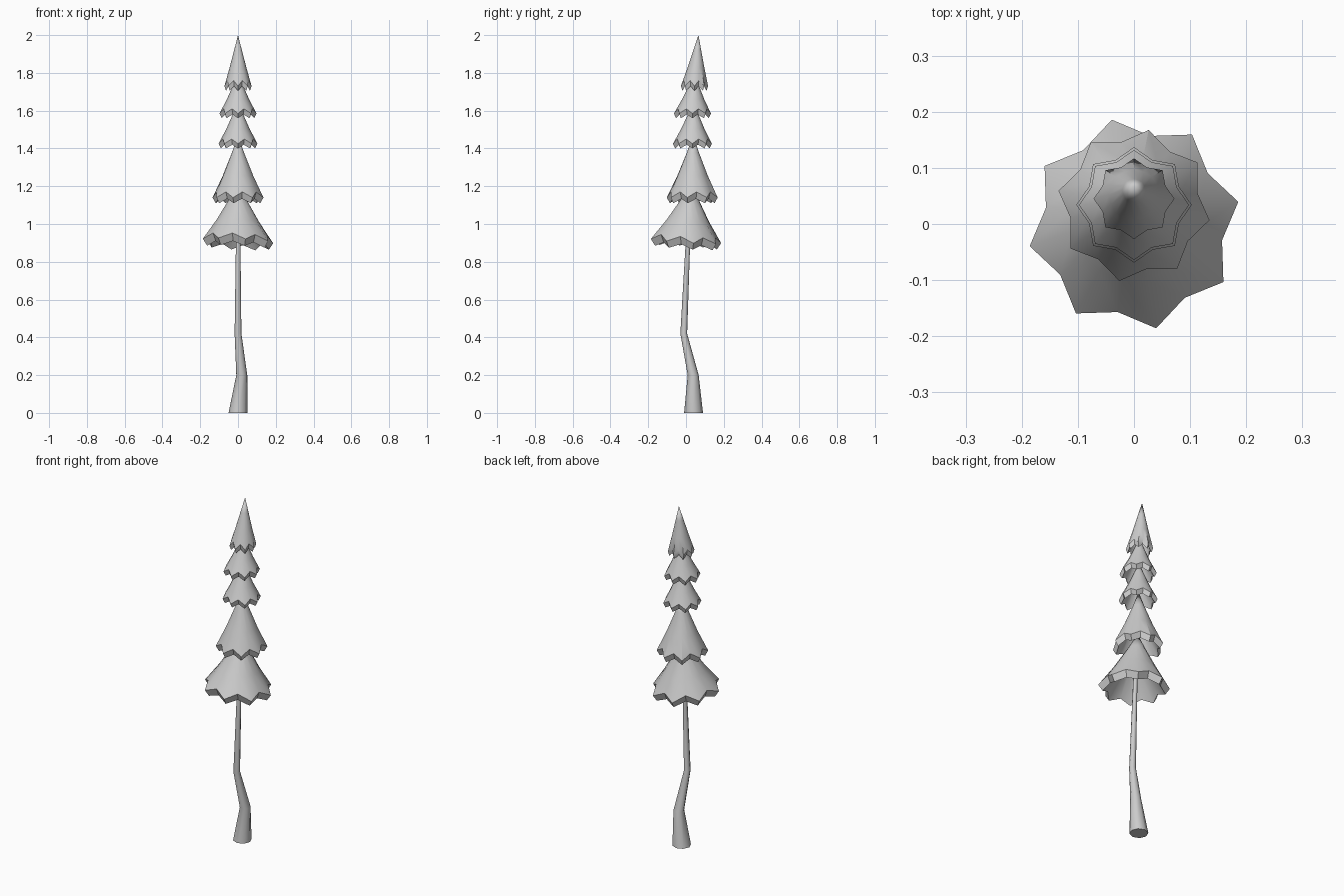
import bpy, bmesh, math

cube = bpy.data.objects.get("Cube")
if cube:
    bpy.data.objects.remove(cube, do_unlink=True)

grey = bpy.data.materials.new("plain grey")
grey.use_nodes = True
grey.diffuse_color = (0.6, 0.6, 0.6, 1)
grey.node_tree.nodes["Principled BSDF"].inputs["Base Color"].default_value = (0.6, 0.6, 0.6, 1)


def loft(name, rings, cap_start=False, angle=35):
    """Bridge a list of equal-sized point rings into one object."""
    bm = bmesh.new()
    loops = [[bm.verts.new(p) for p in ring] for ring in rings]
    n = len(loops[0])
    for a, b in zip(loops, loops[1:]):
        for i in range(n):
            j = (i + 1) % n
            bm.faces.new((a[i], a[j], b[j], b[i]))
    if cap_start:
        bm.faces.new(loops[0][::-1])
    bmesh.ops.remove_doubles(bm, verts=bm.verts, dist=0.0001)
    bmesh.ops.recalc_face_normals(bm, faces=bm.faces)
    mesh = bpy.data.meshes.new(name)
    bm.to_mesh(mesh)
    bm.free()
    mesh.materials.append(grey)
    obj = bpy.data.objects.new(name, mesh)
    bpy.context.collection.objects.link(obj)
    bpy.ops.object.select_all(action='DESELECT')
    obj.select_set(True)
    bpy.context.view_layer.objects.active = obj
    bpy.ops.object.shade_smooth_by_angle(angle=math.radians(angle))
    return obj


def star(cx, cy, z, radius, phase, notch=1.0, lift=0.0, tilt=(0, 0), points=8):
    """Ring of alternating tips and raised notches."""
    ring = []
    for i in range(points * 2):
        a = math.radians(phase) + math.pi * i / points
        r = radius * (notch if i % 2 else 1)
        x, y = r * math.cos(a), r * math.sin(a)
        ring.append((cx + x, cy + y, z + (lift if i % 2 else 0) + tilt[0] * x + tilt[1] * y))
    return ring


def tier(name, cy, rim_z, radius, apex_y, apex_z, phase, drop, lift, mid, tilt=(0, 0)):
    """Hollow flared skirt with a jagged, undercut rim."""
    h = apex_z - rim_z
    rings = [star(0, apex_y, apex_z, 0, phase)]
    for t, r in mid:
        y = cy + (apex_y - cy) * t
        rings.append(star(0, y, rim_z + h * t, radius * r, phase, 0.97, 0, tilt))
    rings.append(star(0, cy, rim_z, radius, phase, 0.84, lift, tilt))
    rings.append(star(0, cy, rim_z - drop, radius * 0.88, phase, 0.86, lift * 0.8, tilt))
    rings.append(star(0, cy + (apex_y - cy) * 0.4, rim_z + h * 0.4, radius * 0.3, phase, 1, 0, tilt))
    rings.append(star(0, apex_y, rim_z + h * 0.6, 0, phase))
    loft(name, rings)


# Foliage, bottom to top
flare = [(0.72, 0.24), (0.35, 0.60)]
tier("foliage_bottom", 0.0, 0.91, 0.19, 0.03, 1.22, 12, 0.035, 0.03, flare, (-0.05, -0.07))
tier("foliage_lower", 0.033, 1.14, 0.137, 0.038, 1.47, -11, 0.03, 0.03, flare)
tier("foliage_middle", 0.034, 1.425, 0.103, 0.04, 1.65, 0, 0.025, 0.025, flare)
tier("foliage_upper", 0.034, 1.585, 0.098, 0.045, 1.80, 0, 0.025, 0.025, flare)
tier("foliage_top", 0.045, 1.73, 0.072, 0.066, 2.0, 0, 0.025, 0.03, [(0.7, 0.29), (0.35, 0.63)])

# Crooked trunk: x, y, z, radius
path = [(0, 0.04, 0, 0.05), (0.02, 0.038, 0.2, 0.029), (0, -0.012, 0.42, 0.018),
        (0.001, 0.01, 0.9, 0.012), (0.002, 0.02, 1.12, 0.01)]
loft("trunk", [star(x, y, z, r, 0, points=4) for x, y, z, r in path], True, 50)
